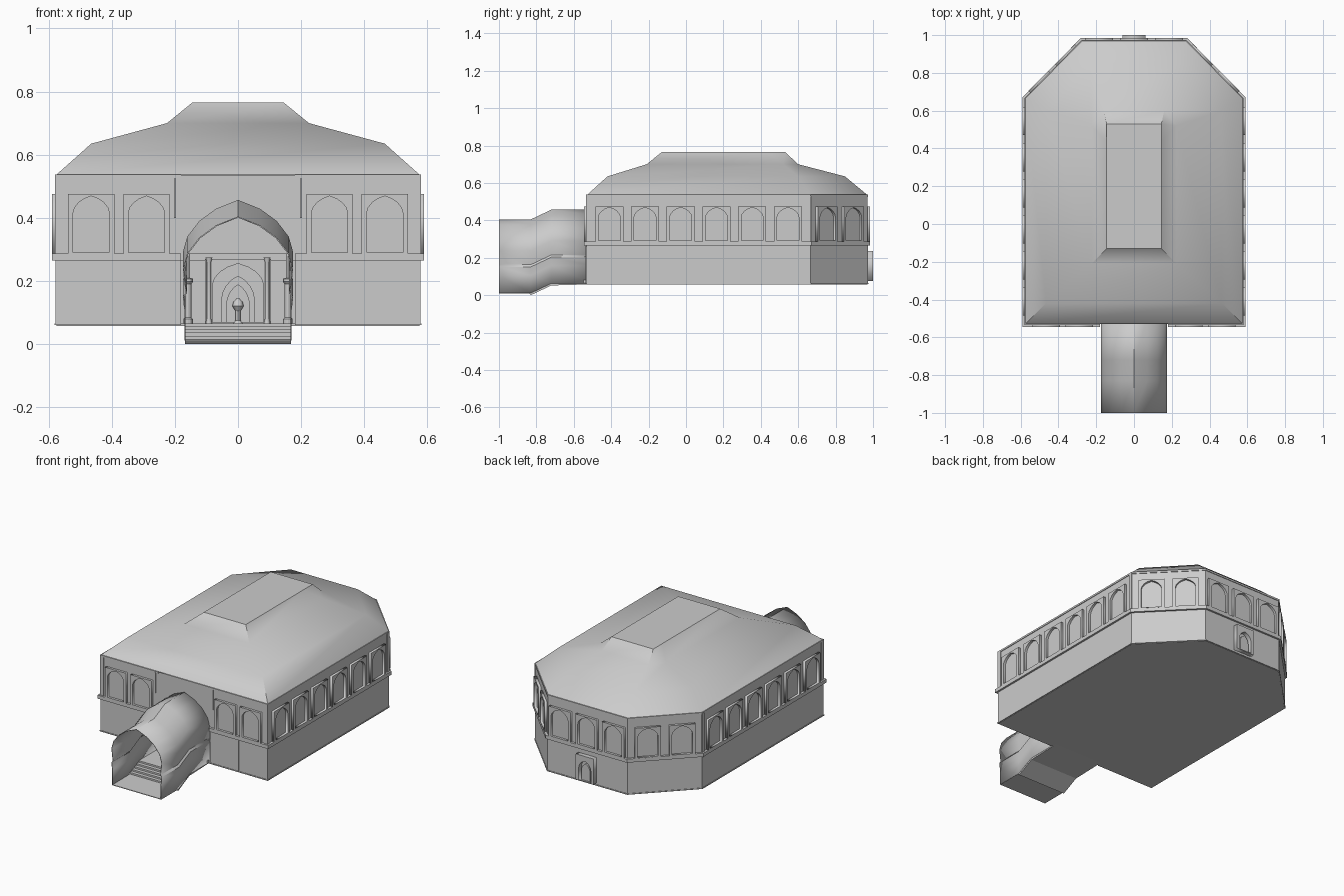
import bpy, bmesh
from math import radians, cos, sin
from mathutils import Vector

if "Cube" in bpy.data.objects:
    bpy.data.objects.remove(bpy.data.objects["Cube"], do_unlink=True)

stone = bpy.data.materials.new("pale_grey_stone")
stone.use_nodes = True
stone.diffuse_color = (0.6, 0.6, 0.6, 1)
stone.node_tree.nodes["Principled BSDF"].inputs["Base Color"].default_value = (0.6, 0.6, 0.6, 1)


def add(name, mesh, smooth=False, thick=0):
    ob = bpy.data.objects.new(name, mesh)
    bpy.context.collection.objects.link(ob)
    mesh.materials.clear()
    mesh.materials.append(stone)
    if smooth:
        bpy.ops.object.select_all(action='DESELECT')
        ob.select_set(True)
        bpy.context.view_layer.objects.active = ob
        bpy.ops.object.shade_smooth_by_angle(angle=radians(30))
    if thick:
        mod = ob.modifiers.new("thickness", 'SOLIDIFY')
        mod.thickness = thick
        mod.offset = -1
        mod.use_even_offset = True
    return ob


def loft(name, rows, closed=False, cap=False, **kw):
    bm = bmesh.new()
    grid = [[bm.verts.new(p) for p in row] for row in rows]
    n = len(grid[0])
    for a, b in zip(grid, grid[1:]):
        for i in range(n if closed else n - 1):
            j = (i + 1) % n
            bm.faces.new((a[i], a[j], b[j], b[i]))
    if cap:
        bm.faces.new(grid[-1])
        bm.faces.new(grid[0][::-1])
    me = bpy.data.meshes.new(name)
    bm.to_mesh(me)
    bm.free()
    return add(name, me, **kw)


def flat_shape(name, outlines, loc, angle=0, half=0.015):
    # upright plate; inner outlines become holes
    cu = bpy.data.curves.new(name, 'CURVE')
    cu.dimensions = '2D'
    cu.fill_mode = 'BOTH'
    cu.extrude = half
    for pts in outlines:
        sp = cu.splines.new('POLY')
        sp.points.add(len(pts) - 1)
        for p, (x, y) in zip(sp.points, pts):
            p.co = (x, y, 0, 1)
        sp.use_cyclic_u = True
    tmp = bpy.data.objects.new(name + "_curve", cu)
    bpy.context.collection.objects.link(tmp)
    dg = bpy.context.evaluated_depsgraph_get()
    me = bpy.data.meshes.new_from_object(tmp.evaluated_get(dg))
    bpy.data.objects.remove(tmp, do_unlink=True)
    ob = add(name, me)
    ob.location = loc
    ob.rotation_euler = (radians(90), 0, radians(angle))
    return ob


def box(name, x, y, z, angle=0):
    rows = [[(x[0], y[0], h), (x[1], y[0], h), (x[1], y[1], h), (x[0], y[1], h)] for h in z]
    return loft(name, rows, closed=True, cap=True)


def arch(w, base, spring, apex):
    # pointed arch from right foot over the top to left foot
    half = [(w, base), (w, spring)]
    half += [(w * fx, spring + (apex - spring) * fz) for fx, fz in ((.92, .3), (.7, .6), (.4, .83))]
    return half + [(0, apex)] + [(-x, z) for x, z in reversed(half)]


def rect(w, z0, z1):
    return [(-w, z0), (w, z0), (w, z1), (-w, z1)]


def ring(x, front, back, cx, cy, z):
    # footprint with two chamfered back corners
    half = [(x, front, z), (x, cy, z), (cx, back, z)]
    return half + [(-a, b, c) for a, b, c in reversed(half)]


def foot(d, z):
    return ring(.575 + d, -.53 - d, .97 + d, .275 + .41 * d, .665 + .41 * d, z)


def band(name, d, z0, z1, thick, gap=.18):
    # wall strip round the hall, left open at the entrance
    rows = []
    for z in (z0, z1):
        y = -.53 - d
        rows.append([(gap, y, z)] + foot(d, z) + [(-gap, y, z)])
    return loft(name, rows, thick=thick)


# Hall floor and walls
loft("hall_floor", [foot(0, .058), foot(0, .066)], closed=True, cap=True)
band("lower_wall", .003, .06, .266, .033)
band("upper_wall", 0, .28, .535, .03)
band("ledge", .015, .265, .287, .05)
band("base_trim", .006, .06, .066, .01)
band("eaves_trim", .004, .526, .537, .01)
flat_shape("wall_over_entrance", [arch(.175, .265, .29, .457) + [(-.18, .265), (-.18, .535), (.18, .535), (.18, .265)]],
           (0, -.515, 0))

# Roof in three slopes with a flat top
loft("roof", [ring(.575, -.528, .968, .275, .665, .537),
              ring(.465, -.42, .85, .23, .6, .635),
              ring(.225, -.21, .6, .16, .52, .70),
              ring(.145, -.13, .53, .145, .44, .765)], closed=True, cap=True, smooth=True)


# Arched window frames
def window(name, x, y, angle, w=.075):
    flat_shape(name, [rect(w, 0, .188), arch(w * .78, .004, .13, .182)], (x, y, .287), angle)


for x in (-.465, -.29, .29, .465):
    window("front_window", x, -.53, 0, .073)
for x in (-.185, 0, .185):
    window("back_window", x, .97, 180)
for s in (-1, 1):
    for i in range(6):
        window("side_window", s * .575, -.41 + i * .191, s * 90)
    for t in (-.07, .07):
        window("corner_window", s * (.425 - t), .8175 + t, s * 135)

# Wall strips and corner pilasters
for s in (-1, 1):
    box("upper_strip", sorted((s * .197, s * .202)), (-.535, -.52), (.40, .53))
    box("lower_strip", sorted((s * .372, s * .38)), (-.537, -.52), (.066, .262))
    box("front_pilaster", sorted((s * .555, s * .579)), (-.534, -.51), (.287, .53))
    box("side_pilaster", sorted((s * .555, s * .580)), (.645, .667), (.287, .53))

# Covered entrance passage: one arch section swept down the slope
section = arch(.175, .227, .227, .394)[1:-1]
side = [(.17, 0), (.17, .095), (.175, .14), (.166, .152)]
section = side + section + [(-x, z) for x, z in reversed(side)]
stations = [(-.50, .063), (-.72, .063), (-.83, .011), (-1, .011)]
loft("passage_shell", [[(x, y, z + dz) for x, z in section] for y, dz in stations],
     smooth=True, thick=.004)

# Passage floor with steps
steps = 5
tread, rise = .11 / steps, .05 / steps
profile = [(-1, .014)]
for i in range(steps):
    y, z = -.83 + i * tread, .016 + i * rise
    profile += [(y, z), (y, z + rise)]
profile += [(-.50, .066), (-.50, .058), (-.72, .052), (-.83, 0), (-.84, .010), (-1, .010)]
loft("passage_floor", [[(x, y, z) for y, z in profile] for x in (-.168, .168)],
     closed=True, cap=True)


def lathe(name, x, y, prof, sides=12):
    ring_pts = [(cos(i * 6.28319 / sides), sin(i * 6.28319 / sides)) for i in range(sides)]
    return loft(name, [[(x + r * a, y + r * b, z) for a, b in ring_pts] for r, z in prof],
                closed=True, cap=True, smooth=True)


# Entrance columns
for s in (-1, 1):
    lathe("entrance_column", s * .158, -.54, [(.015, .066), (.015, .08), (.010, .085), (.010, .19),
                                             (.016, .198), (.016, .207), (.006, .21), (.006, .287)])
    lathe("niche_column", s * .092, .915, [(.010, .066), (.007, .08), (.007, .26), (.011, .275)])

# Prayer niche inside the back wall, and its arched casing outside
flat_shape("niche_outer_frame", [rect(.105, .066, .27), arch(.08, .07, .19, .255)], (0, .93, 0), half=.012)
flat_shape("niche_middle_frame", [rect(.085, .066, .262), arch(.052, .07, .14, .215)], (0, .934, 0), half=.008)
flat_shape("niche_inner_frame", [arch(.054, .066, .14, .218), arch(.036, .07, .125, .188)], (0, .937, 0), half=.006)
lathe("niche_urn", 0, .925, [(.016, .066), (.008, .075), (.008, .105), (.018, .12), (.014, .135), (.004, .145)])
flat_shape("niche_casing", [rect(.062, .075, .235), arch(.042, .08, .155, .205)], (0, .98, 0), 180, half=.02)
flat_shape("niche_casing_arch", [arch(.03, .08, .14, .185)], (0, .98, 0), 180, half=.01)
